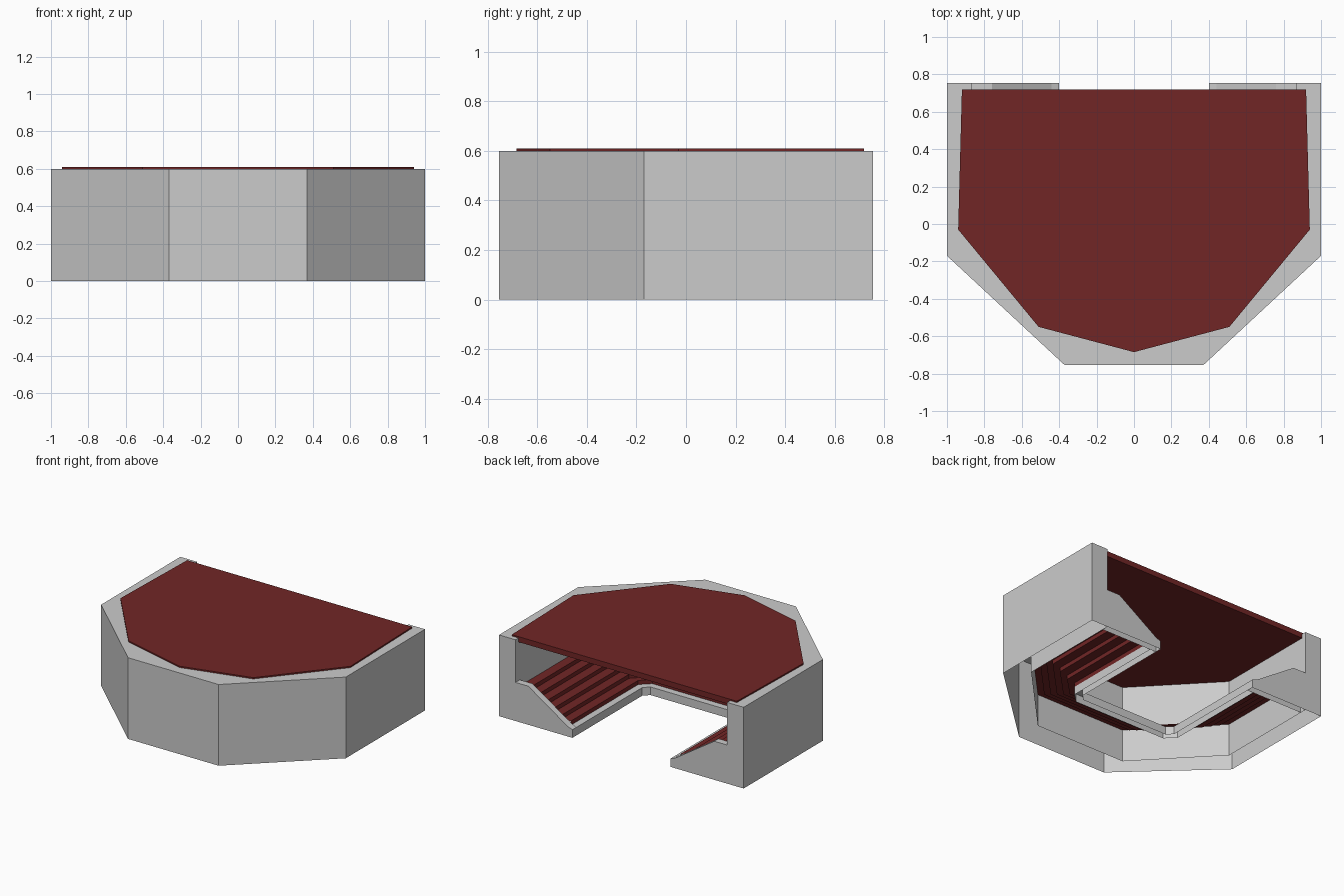
import bpy, bmesh

if "Cube" in bpy.data.objects:
    bpy.data.objects.remove(bpy.data.objects["Cube"])

END = 0.755   # open back end of the stand
CAP = 0.05    # thickness of the sloped end walls


def finish(name, bm, mat=None):
    mesh = bpy.data.meshes.new(name)
    bm.to_mesh(mesh)
    bm.free()
    obj = bpy.data.objects.new(name, mesh)
    bpy.context.collection.objects.link(obj)
    if mat:
        mesh.materials.append(mat)
    return obj


def u_path(side, front, end, z):
    """U-shaped path: end, side corner, front corner, then mirrored."""
    half = [(side[0], end), side, front]
    pts = half + [(-x, y) for x, y in reversed(half)]
    return [(x, y, z) for x, y in pts]


def loft(name, paths, ends=False, mat=None):
    """Join neighbouring U paths with quads, open underneath."""
    bm = bmesh.new()
    rows = [[bm.verts.new(p) for p in path] for path in paths]
    if ends:
        bm.faces.new([r[0] for r in rows])
        bm.faces.new([r[-1] for r in rows])
    for a, b in zip(rows, rows[1:]):
        for i in range(len(a) - 1):
            bm.faces.new((a[i], a[i + 1], b[i + 1], b[i]))
    bmesh.ops.recalc_face_normals(bm, faces=bm.faces)
    # level faces look upward
    if sum(f.normal.z * f.calc_area() for f in bm.faces) < 0:
        bmesh.ops.reverse_faces(bm, faces=bm.faces)
    return finish(name, bm, mat)


def prism(name, pts, offset, mat=None, open_below=False):
    """Extrude a flat outline along an offset vector."""
    bm = bmesh.new()
    face = bm.faces.new([bm.verts.new(p) for p in pts])
    geo = bmesh.ops.extrude_face_region(bm, geom=[face])["geom"]
    moved = [g for g in geo if isinstance(g, bmesh.types.BMVert)]
    bmesh.ops.translate(bm, verts=moved, vec=offset)
    bmesh.ops.recalc_face_normals(bm, faces=bm.faces)
    if open_below:
        low = [f for f in bm.faces if f.normal.z < -0.9]
        bmesh.ops.delete(bm, geom=low, context='FACES')
    return finish(name, bm, mat)


red = bpy.data.materials.new("dark_red")
red.diffuse_color = (0.165, 0.019, 0.019, 1)
red.use_nodes = True
red.node_tree.nodes["Principled BSDF"].inputs["Base Color"].default_value = red.diffuse_color

# Outer wall: hollow U-shaped shell, open underneath
outer = ((1.0, -0.17), (0.37, -0.755))
inner = ((0.865, -0.04), (0.37, -0.56))
loft("outer_wall", [u_path(*outer, END, 0), u_path(*outer, END, 0.6),
                    u_path(*inner, END, 0.6), u_path(*inner, END, 0)], True)

# Low rim around the open centre
rim_out = ((0.45, -0.085), (0.38, -0.15))
rim_in = ((0.40, -0.06), (0.36, -0.10))
e = END - CAP
loft("inner_rim", [u_path(*rim_out, e, 0), u_path(*rim_out, e, 0.06),
                   u_path(*rim_in, e, 0.06), u_path(*rim_in, e, 0)])

# Stepped seating, an open sheet between rim and wall
STEPS = 6
RISE = 0.03
tiers = [u_path(*rim_out, e, 0.06)]
for i in range(STEPS):
    z = 0.06 + RISE * (i + 1)
    for t in (i / STEPS, (i + 1) / STEPS):
        pair = [tuple(a + (b - a) * t for a, b in zip(p, q))
                for p, q in zip(rim_out, inner)]
        tiers.append(u_path(*pair, e, z))
loft("seating_tiers", tiers, False, red)

# Sloped end walls on both sides of the opening
profile = [(0.865, 0), (0.865, 0.285), (0.76, 0.285), (0.44, 0.075), (0.40, 0.06), (0.40, 0)]
for side, s in (("right", 1), ("left", -1)):
    prism("end_wall_" + side, [(s * x, END, z) for x, z in profile],
          (0, -CAP, 0), open_below=True)

# Flat roof slab, sunk slightly between the walls
half = [(0.92, 0.72), (0.94, -0.03), (0.51, -0.55)]
outline = half + [(0, -0.685)] + [(-x, y) for x, y in reversed(half)]
prism("roof", [(x, y, 0.57) for x, y in outline], (0, 0, 0.04), red)
